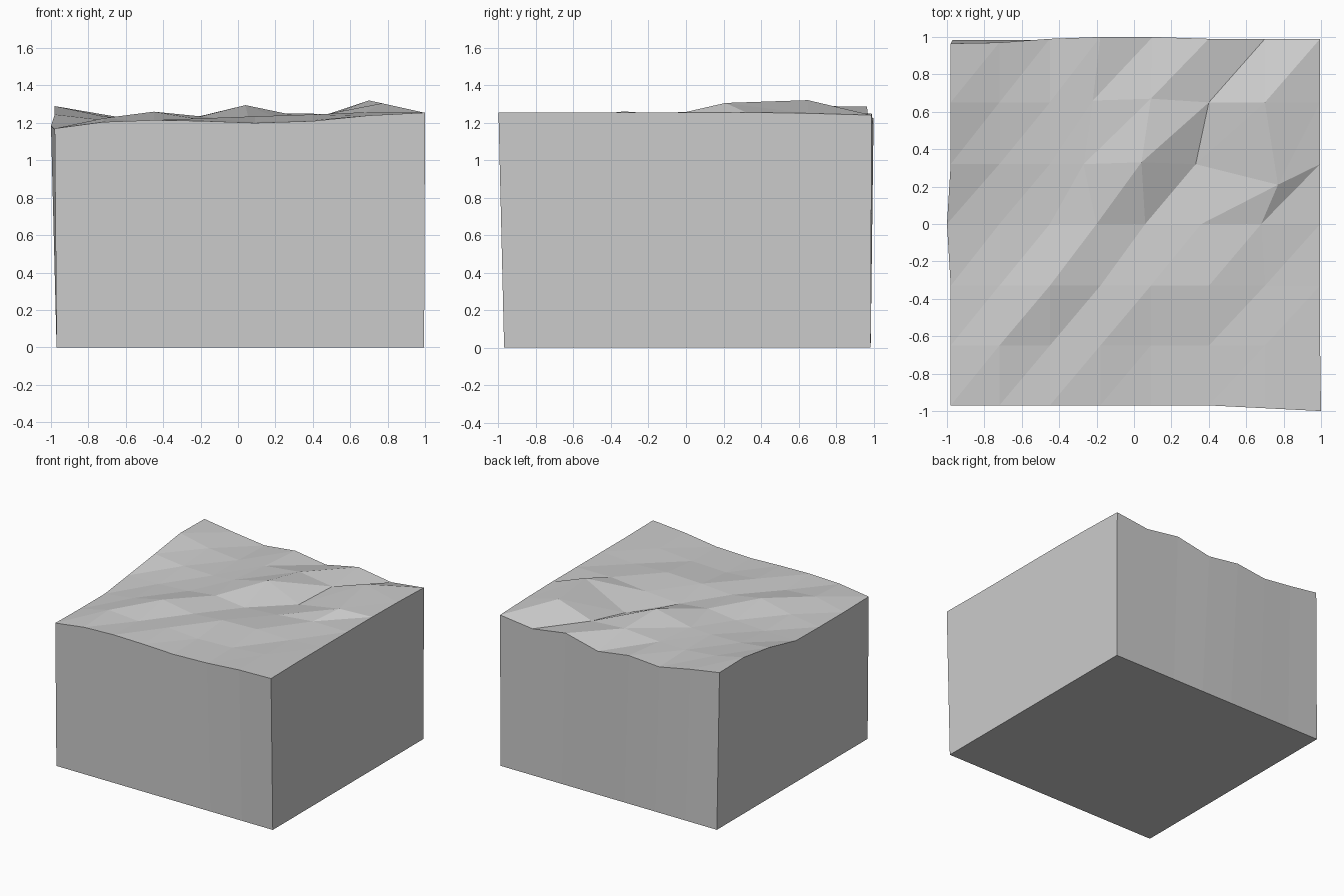
import bpy, bmesh

# Terrain grid: column and row positions
cols = [-0.98, -0.72, -0.45, -0.18, 0.09, 0.40, 0.70, 0.995]
rows = [-0.97, -0.65, -0.33, 0.0, 0.32, 0.65, 0.99]

# Ground heights, front row to back row (hundredths above 1.0)
heights = [
    [17, 20.5, 21.5, 21, 20, 21, 24, 25.5],
    [16.5, 22.5, 20.5, 22.5, 20.5, 21.5, 24, 25.5],
    [16.5, 20, 26, 21.5, 23.5, 24.5, 23.5, 25.5],
    [18.5, 19, 20.5, 23.5, 20.5, 22.5, 25.7, 25.5],
    [24.5, 21.5, 21, 22, 29.5, 18, 30.5, 25.5],
    [29, 23.5, 21, 22, 25, 22, 32, 25],
    [28.5, 24.5, 20, 22.5, 18.5, 25, 20.5, 24],
]

# Sideways displaced points: (column, row) -> position
shifted = {
    (4, 4): (0.04, 0.33), (5, 4): (0.33, 0.32), (6, 4): (0.77, 0.21),
    (3, 4): (-0.27, 0.32), (4, 5): (0.09, 0.67), (3, 5): (-0.22, 0.66),
    (0, 3): (-1.0, 0.0), (7, 0): (1.0, -1.0), (6, 0): (0.70, -0.985),
    (3, 3): (-0.20, 0.0), (4, 3): (0.06, 0.0), (5, 3): (0.36, 0.0),
    (6, 3): (0.68, 0.0), (0, 6): (-0.98, 0.965), (1, 6): (-0.72, 0.97),
    (3, 6): (-0.18, 1.0), (4, 6): (0.1, 1.0),
}

bm = bmesh.new()
nc, nr = len(cols), len(rows)

# Top surface, split along the forward diagonals
top = {}
for j in range(nr):
    for i in range(nc):
        x, y = shifted.get((i, j), (cols[i], rows[j]))
        top[i, j] = bm.verts.new((x, y, 1 + heights[j][i] / 100))
for j in range(nr - 1):
    for i in range(nc - 1):
        a, b, c, d = top[i, j], top[i + 1, j], top[i + 1, j + 1], top[i, j + 1]
        bm.faces.new((a, b, c))
        bm.faces.new((a, c, d))

# Side walls down to a flat rectangular base
ring = ([(i, 0) for i in range(nc)] + [(nc - 1, j) for j in range(1, nr)]
        + [(i, nr - 1) for i in range(nc - 2, -1, -1)]
        + [(0, j) for j in range(nr - 2, 0, -1)])
base = [bm.verts.new((-0.97 + 1.965 * i / (nc - 1), -0.97 + 1.955 * j / (nr - 1), 0))
        for i, j in ring]
for k in range(len(ring)):
    n = (k + 1) % len(ring)
    bm.faces.new((base[k], base[n], top[ring[n]], top[ring[k]]))
bm.faces.new(base[::-1])
bm.normal_update()

mesh = bpy.data.meshes.new("ground_block")
bm.to_mesh(mesh)
bm.free()
bpy.context.collection.objects.link(bpy.data.objects.new("ground_block", mesh))
